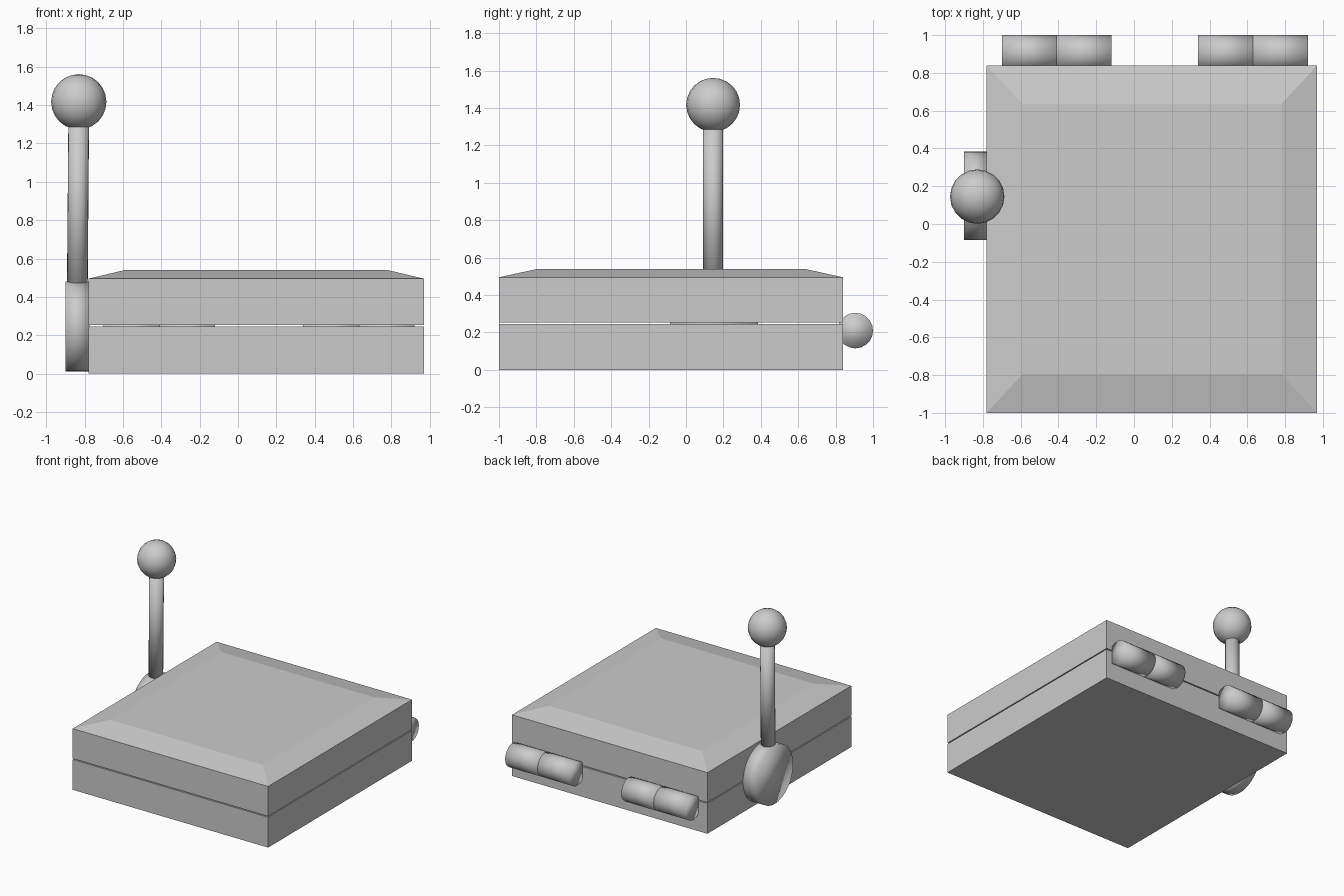
import bpy
from mathutils import Vector

if "Cube" in bpy.data.objects:
    bpy.data.objects.remove(bpy.data.objects["Cube"])

X0, X1, Y0, Y1 = -0.78, 0.97, -1.0, 0.84   # case footprint


def stack(name, layers):
    """Closed solid from rectangular layers (inset_x, inset_y, z)."""
    verts, faces = [], []
    for ix, iy, z in layers:
        verts += [(X0 + ix, Y0 + iy, z), (X1 - ix, Y0 + iy, z),
                  (X1 - ix, Y1 - iy, z), (X0 + ix, Y1 - iy, z)]
    for k in range(len(layers) - 1):
        a = 4 * k
        for i in range(4):
            j = (i + 1) % 4
            faces.append((a + i, a + j, a + 4 + j, a + 4 + i))
    n = len(verts)
    faces += [(3, 2, 1, 0), (n - 4, n - 3, n - 2, n - 1)]
    me = bpy.data.meshes.new(name)
    me.from_pydata(verts, [], faces)
    ob = bpy.data.objects.new(name, me)
    bpy.context.collection.objects.link(ob)
    return ob


def rod(name, start, end, radius, sides=20):
    """Smooth-shaded cylinder between two points."""
    a, b = Vector(start), Vector(end)
    bpy.ops.mesh.primitive_cylinder_add(vertices=sides, radius=radius,
                                        depth=(b - a).length, location=(a + b) / 2)
    ob = bpy.context.object
    ob.name = name
    ob.rotation_euler = (b - a).to_track_quat('Z', 'Y').to_euler()
    bpy.ops.object.shade_smooth()
    return ob


# Case: plain lower half, upper half with a sloped rim
stack("base", [(0, 0, 0), (0, 0, 0.245)])
stack("lid", [(0, 0, 0.253), (0, 0, 0.495), (0.19, 0.205, 0.54)])

# Two hinges at the back, each made of two barrels
for side, x in (("left", -0.70), ("right", 0.34)):
    for k in range(2):
        rod(f"hinge_{side}_{k + 1}", (x + 0.29 * k, 0.905, 0.21),
            (x + 0.29 * (k + 1), 0.905, 0.21), 0.095)

# Lever on the left: pivot disc, arm and ball knob
rod("lever_pivot", (-0.90, 0.15, 0.245), (-0.775, 0.15, 0.245), 0.235, 32)
rod("lever_arm", (-0.838, 0.145, 0.40), (-0.83, 0.145, 1.36), 0.054)
bpy.ops.mesh.primitive_uv_sphere_add(segments=20, ring_count=12, radius=0.144,
                                     location=(-0.83, 0.145, 1.417))
bpy.context.object.name = "lever_knob"
bpy.ops.object.shade_smooth()
